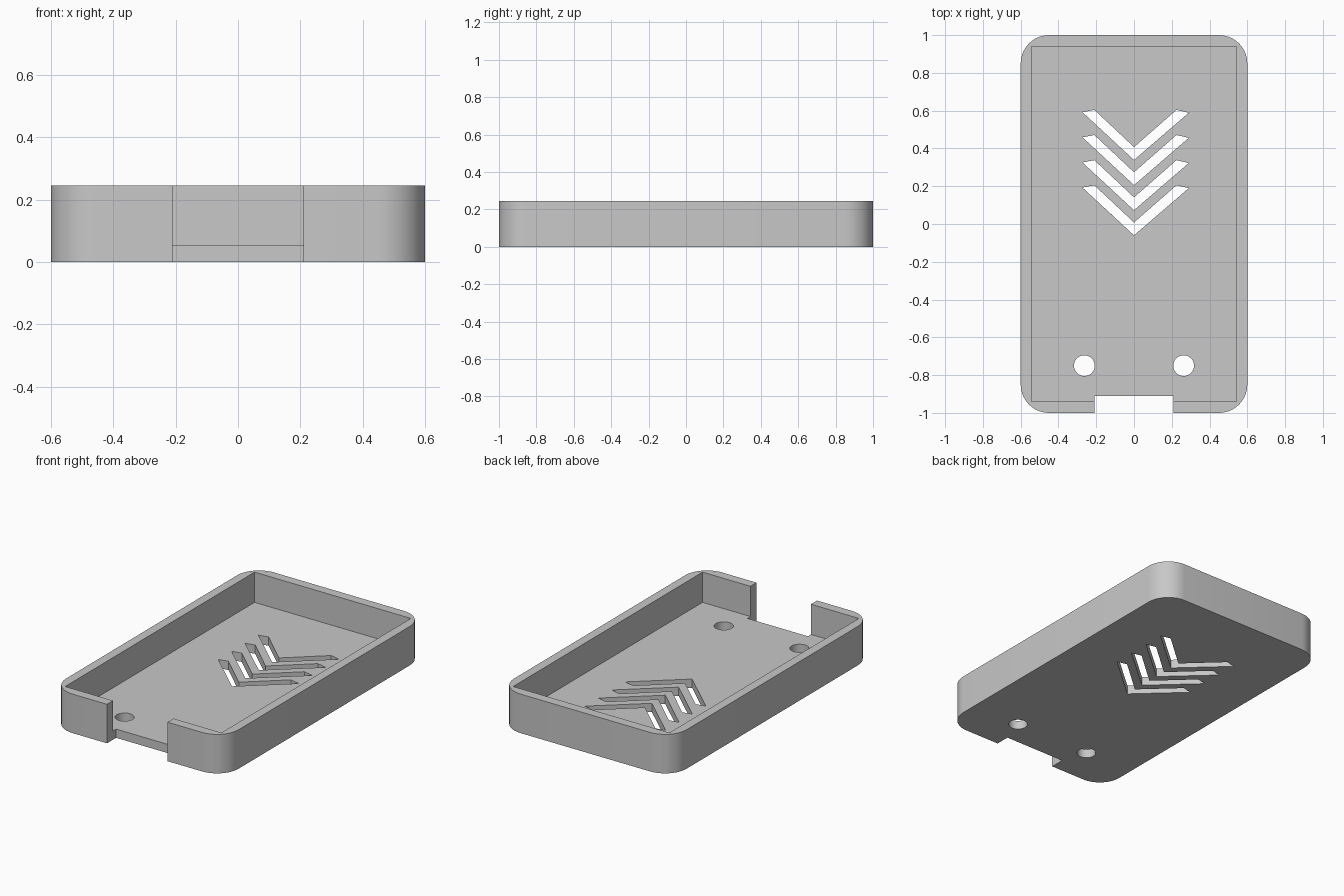
import bpy
import bmesh
from math import cos, sin, pi, radians

WIDTH, LENGTH, HEIGHT = 1.2, 2.0, 0.245
FLOOR = 0.055
RADIUS = 0.15

default_cube = bpy.data.objects.get("Cube")
if default_cube:
    bpy.data.objects.remove(default_cube, do_unlink=True)

grey = bpy.data.materials.new("plain grey")
grey.use_nodes = True
colour = (0.58, 0.58, 0.58, 1)
grey.diffuse_color = colour
grey.node_tree.nodes["Principled BSDF"].inputs["Base Color"].default_value = colour


def prism(name, outline, z0, z1):
    """Extrude a counter-clockwise outline from z0 to z1."""
    bm = bmesh.new()
    face = bm.faces.new([bm.verts.new((x, y, z0)) for x, y in outline])
    top = bmesh.ops.extrude_face_region(bm, geom=[face])["geom"]
    bmesh.ops.translate(bm, vec=(0, 0, z1 - z0),
                        verts=[v for v in top if isinstance(v, bmesh.types.BMVert)])
    bmesh.ops.recalc_face_normals(bm, faces=bm.faces)
    mesh = bpy.data.meshes.new(name)
    bm.to_mesh(mesh)
    bm.free()
    mesh.materials.append(grey)
    obj = bpy.data.objects.new(name, mesh)
    bpy.context.collection.objects.link(obj)
    return obj


def arc(cx, cy, r, start, sweep, steps):
    return [(cx + r * cos(start + sweep * i / steps),
             cy + r * sin(start + sweep * i / steps)) for i in range(steps + 1)]


def rectangle(x0, x1, y0, y1):
    return [(x0, y0), (x1, y0), (x1, y1), (x0, y1)]


def cut(target, cutter):
    cutter.hide_render = True
    mod = target.modifiers.new("cut", 'BOOLEAN')
    mod.operation = 'DIFFERENCE'
    mod.solver = 'EXACT'
    mod.object = cutter
    bpy.context.view_layer.objects.active = target
    bpy.ops.object.modifier_apply(modifier=mod.name)
    bpy.data.objects.remove(cutter, do_unlink=True)


# Rounded outer block
cx, cy = WIDTH / 2 - RADIUS, LENGTH / 2 - RADIUS
outline = []
for k, (sx, sy) in enumerate([(1, 1), (-1, 1), (-1, -1), (1, -1)]):
    outline += arc(sx * cx, sy * cy, RADIUS, k * pi / 2, pi / 2, 10)
tray = prism("case_tray", outline, 0, HEIGHT)

# Square-cornered cavity
cut(tray, prism("cavity_cutter", rectangle(-0.543, 0.543, -0.94, 0.94), FLOOR, HEIGHT + 0.1))

# Port notch through the front wall and floor edge
cut(tray, prism("notch_cutter", rectangle(-0.21, 0.21, -1.1, -0.91), -0.1, HEIGHT + 0.2))

# Pair of round holes near the front
for side in (-1, 1):
    circle = arc(side * 0.263, -0.75, 0.055, 0, 2 * pi, 32)[:-1]
    cut(tray, prism("hole_cutter", circle, -0.1, 0.15))

# Four stacked chevron vents
for i in range(4):
    y = -0.06 + 0.133 * i
    chevron = [(0, y), (0.29, y + 0.25), (0.225, y + 0.265), (0, y + 0.068),
               (-0.21, y + 0.265), (-0.273, y + 0.253)]
    cut(tray, prism("vent_cutter", chevron, -0.1, 0.15))

# Smooth rounded corners, crisp edges elsewhere
bpy.ops.object.select_all(action='DESELECT')
tray.select_set(True)
bpy.context.view_layer.objects.active = tray
bpy.ops.object.shade_smooth_by_angle(angle=radians(30))
